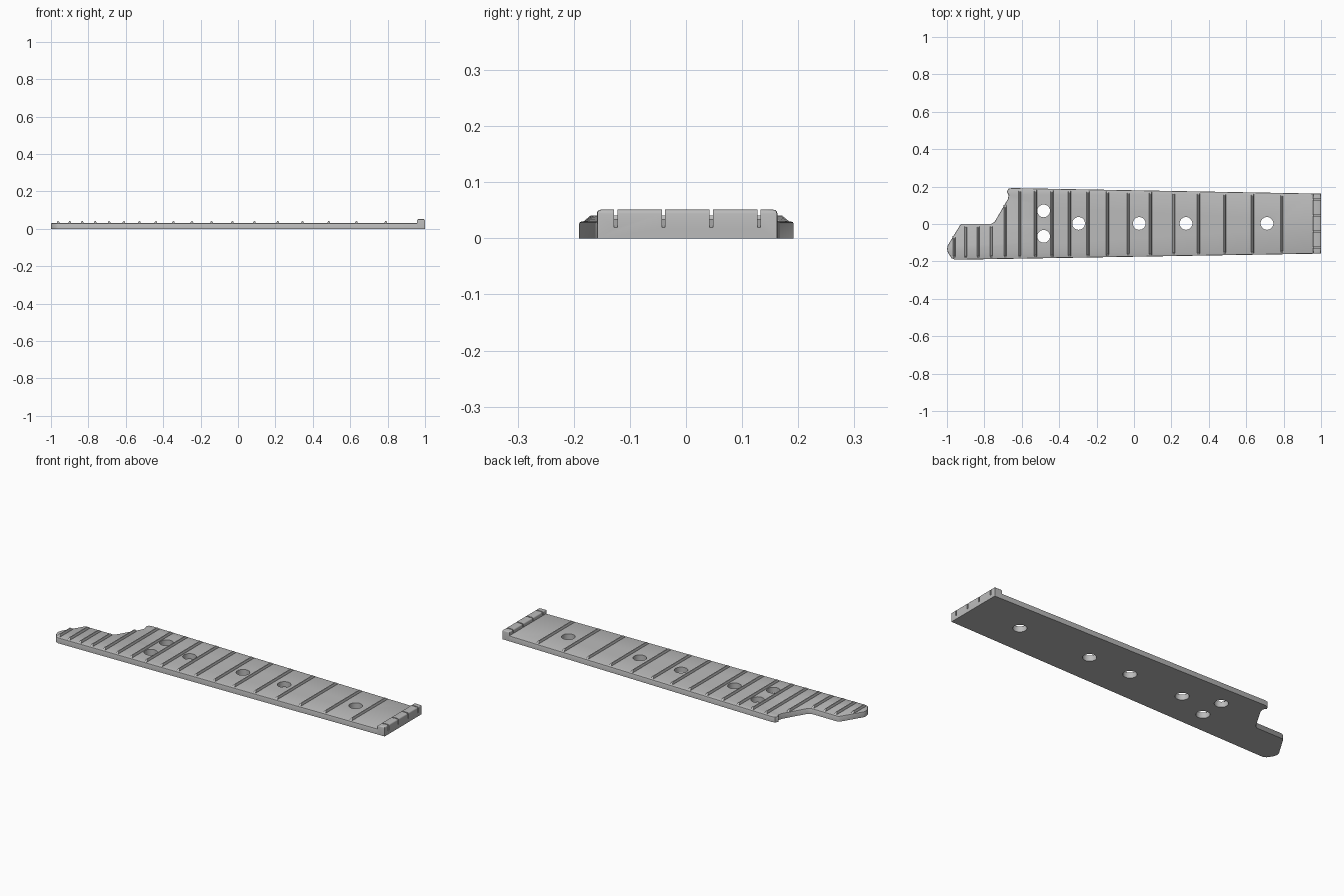
import bpy, bmesh, math
from mathutils import Matrix

cube = bpy.data.objects.get("Cube")
if cube:
    bpy.data.objects.remove(cube, do_unlink=True)

grey = bpy.data.materials.new("plain grey")
grey.use_nodes = True
grey.diffuse_color = (0.5, 0.5, 0.5, 1)
grey.node_tree.nodes["Principled BSDF"].inputs["Base Color"].default_value = (0.5, 0.5, 0.5, 1)


def make_object(name, bm):
    bmesh.ops.recalc_face_normals(bm, faces=bm.faces)
    mesh = bpy.data.meshes.new(name)
    bm.to_mesh(mesh)
    bm.free()
    mesh.materials.append(grey)
    obj = bpy.data.objects.new(name, mesh)
    bpy.context.collection.objects.link(obj)
    return obj


def add_prism(bm, points, offset):
    """Extrude a flat loop of 3D points along an offset."""
    face = bm.faces.new([bm.verts.new(p) for p in points])
    new = bmesh.ops.extrude_face_region(bm, geom=[face])["geom"]
    bmesh.ops.translate(bm, vec=offset, verts=[v for v in new if isinstance(v, bmesh.types.BMVert)])


def activate(obj):
    bpy.ops.object.select_all(action="DESELECT")
    obj.select_set(True)
    bpy.context.view_layer.objects.active = obj


def cut(obj, cutter):
    """Subtract a cutter and discard it."""
    mod = obj.modifiers.new("cut", "BOOLEAN")
    mod.operation = "DIFFERENCE"
    mod.object = cutter
    activate(obj)
    bpy.ops.object.modifier_apply(modifier=mod.name)
    bpy.data.objects.remove(cutter, do_unlink=True)


def smooth(obj):
    activate(obj)
    bpy.ops.object.shade_smooth_by_angle(angle=math.radians(35))


TOP = 0.030
NUT_X = 0.957
OUTLINE = [(-0.957, -0.191), (NUT_X, -0.159), (NUT_X, 0.163), (-0.655, 0.192),
           (-0.672, 0.188), (-0.680, 0.172), (-0.670, 0.155), (-0.675, 0.132),
           (-0.745, 0.012), (-0.762, 0.001), (-0.920, 0.001), (-0.930, -0.006),
           (-0.996, -0.115), (-1.0, -0.135), (-0.994, -0.155), (-0.975, -0.183)]

# Tapered board with its stepped end and eased upper edge
bm = bmesh.new()
add_prism(bm, [(x, y, 0) for x, y in OUTLINE], (0, 0, TOP))
rim = [e for e in bm.edges if all(v.co.z > TOP / 2 for v in e.verts)
       and not all(v.co.x > NUT_X - 0.001 for v in e.verts)]
bmesh.ops.bevel(bm, geom=rim, offset=0.005, segments=2, profile=0.5, affect="EDGES")
board = make_object("board", bm)

# Round marker holes through the board
bm = bmesh.new()
for x, y in [(-0.483, 0.070), (-0.483, -0.066), (-0.296, 0.003),
             (0.028, 0.003), (0.278, 0.003), (0.711, 0.003)]:
    bmesh.ops.create_cone(bm, cap_ends=True, segments=32, radius1=0.034, radius2=0.034,
                          depth=0.2, matrix=Matrix.Translation((x, y, 0)))
cut(board, make_object("hole_cutter", bm))
smooth(board)


def board_span(x):
    """Lowest and highest y of the outline at x."""
    ys = []
    for (x0, y0), (x1, y1) in zip(OUTLINE, OUTLINE[1:] + OUTLINE[:1]):
        if x0 != x1 and min(x0, x1) <= x <= max(x0, x1):
            ys.append(y0 + (y1 - y0) * (x - x0) / (x1 - x0))
    return min(ys), max(ys)


# Crowned frets with sloping ends, spaced by equal-tempered ratio
SECTION = [(-0.0075, 0.0), (-0.0065, 0.006), (-0.003, 0.0115), (0.003, 0.0115),
           (0.0065, 0.006), (0.0075, 0.0)]
for n in range(1, 19):
    x = NUT_X - 2.968 * (1 - 2 ** (-n / 12))
    low, high = board_span(x)
    bm = bmesh.new()
    ends = []
    for y, inward in ((low + 0.006, 1), (high - 0.006, -1)):
        ring = [bm.verts.new((x + dx, y + inward * dz * 1.2, TOP - 0.001 + dz)) for dx, dz in SECTION]
        bm.faces.new(ring)
        ends.append(ring)
    for i in range(len(SECTION)):
        j = (i + 1) % len(SECTION)
        bm.faces.new((ends[0][i], ends[0][j], ends[1][j], ends[1][i]))
    smooth(make_object(f"fret_{n:02d}", bm))

# Nut block with eased top edges
bm = bmesh.new()
add_prism(bm, [(NUT_X, -0.159, 0), (1, -0.158, 0), (1, 0.162, 0), (NUT_X, 0.163, 0)], (0, 0, 0.051))
bmesh.ops.bevel(bm, geom=[e for e in bm.edges if all(v.co.z > 0.05 for v in e.verts)],
                offset=0.007, segments=3, profile=0.5, affect="EDGES")
nut = make_object("nut", bm)

# Four string slots falling away toward the outer face
bm = bmesh.new()
for y in (-0.125, -0.040, 0.045, 0.130):
    add_prism(bm, [(0.94, y - 0.003, 0.040), (1.01, y - 0.003, 0.016),
                   (1.01, y - 0.003, 0.08), (0.94, y - 0.003, 0.08)], (0, 0.006, 0))
cut(nut, make_object("slot_cutter", bm))
smooth(nut)
